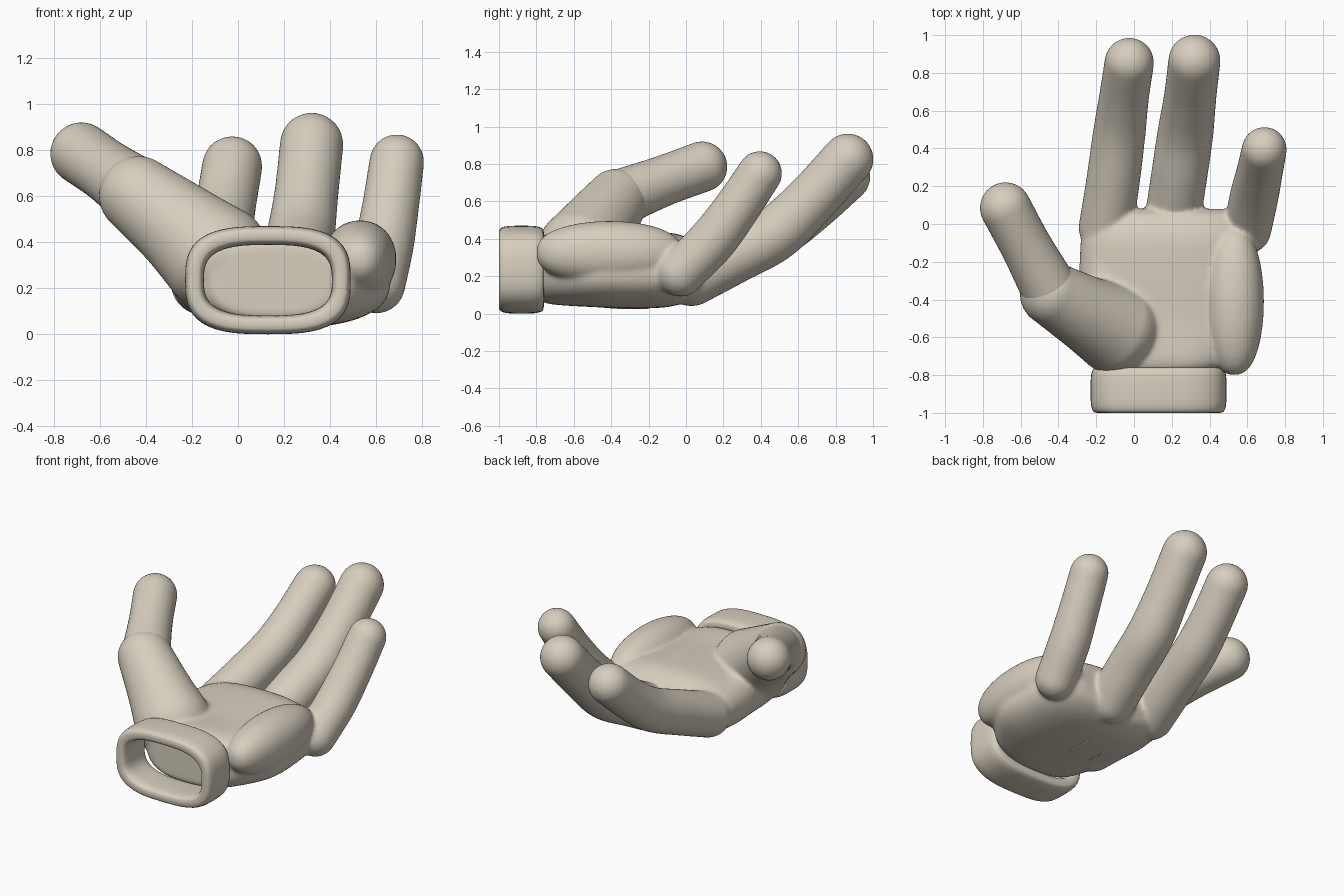
import bpy, bmesh
from math import sin, cos, pi, copysign
from mathutils import Vector

if "Cube" in bpy.data.objects:
    bpy.data.objects.remove(bpy.data.objects["Cube"])

SKIN = (0.68, 0.62, 0.52, 1)
skin = bpy.data.materials.new("warm_beige")
skin.use_nodes = True
skin.diffuse_color = SKIN
skin.node_tree.nodes["Principled BSDF"].inputs["Base Color"].default_value = SKIN
SIDES = 48


def loft(name, rings, loop=False):
    """Skin a list of rings; either cap both ends or close into a loop."""
    bm = bmesh.new()
    rows = [[bm.verts.new(p) for p in ring] for ring in rings]
    pairs = list(zip(rows, rows[1:]))
    if loop:
        pairs.append((rows[-1], rows[0]))
    else:
        bm.faces.new(rows[0])
        bm.faces.new(rows[-1])
    for a, b in pairs:
        for i in range(SIDES):
            j = (i + 1) % SIDES
            bm.faces.new((a[i], a[j], b[j], b[i]))
    bmesh.ops.recalc_face_normals(bm, faces=bm.faces)
    mesh = bpy.data.meshes.new(name)
    bm.to_mesh(mesh)
    bm.free()
    mesh.materials.append(skin)
    obj = bpy.data.objects.new(name, mesh)
    bpy.context.collection.objects.link(obj)
    bpy.ops.object.select_all(action='DESELECT')
    obj.select_set(True)
    bpy.context.view_layer.objects.active = obj
    bpy.ops.object.shade_smooth_by_angle(angle=0.8)
    return obj


def spline(keys, steps=8):
    """Catmull-Rom curve through keys of any dimension."""
    k = [Vector(p) for p in keys]
    k = [k[0] * 2 - k[1]] + k + [k[-1] * 2 - k[-2]]
    out = []
    for a, b, c, d in zip(k, k[1:], k[2:], k[3:]):
        for s in range(steps):
            t = s / steps
            out.append((b * 2 + (c - a) * t + (a * 2 - b * 5 + c * 4 - d) * t ** 2
                        + (b * 3 - a - c * 3 + d) * t ** 3) / 2)
    return out + [k[-2]]


def superellipse(count, n):
    """Points of a unit squared-off circle."""
    out = []
    for i in range(count):
        c, s = cos(2 * pi * i / count), sin(2 * pi * i / count)
        out.append((copysign(abs(c) ** (2 / n), c), copysign(abs(s) ** (2 / n), s)))
    return out


def oval(y, xc, hx, zc, hz, n):
    """Superellipse ring standing across the y axis."""
    return [(xc + hx * u, y, zc + hz * v) for u, v in superellipse(SIDES, n)]


def limb(name, keys):
    """Round-ended tube through (x, y, z, radius) keys."""
    path = spline(keys)
    pts = [p.to_3d() for p in path]
    rad = [p[3] for p in path]
    last = len(pts) - 1
    tan = [(pts[min(i + 1, last)] - pts[max(i - 1, 0)]).normalized() for i in range(last + 1)]
    caps = [pi / 2 * k / 10 for k in range(1, 10)] + [1.55]
    spec = [(pts[0] - tan[0] * rad[0] * sin(a), tan[0], rad[0] * cos(a)) for a in reversed(caps)]
    spec += list(zip(pts, tan, rad))
    spec += [(pts[-1] + tan[-1] * rad[-1] * sin(a), tan[-1], rad[-1] * cos(a)) for a in caps]
    rings = []
    for p, t, r in spec:
        u = t.cross(Vector((1, 0, -0.3))).normalized()
        v = t.cross(u)
        rings.append([p + (u * cos(2 * pi * i / SIDES) + v * sin(2 * pi * i / SIDES)) * r
                      for i in range(SIDES)])
    return loft(name, rings)


# Palm: y, x centre, half width, z centre, half height, squareness
palm_keys = [
    (-0.79, 0.15, 0.26, 0.235, 0.16, 2.8),
    (-0.72, 0.17, 0.35, 0.24, 0.19, 2.6),
    (-0.50, 0.20, 0.45, 0.23, 0.195, 2.5),
    (-0.25, 0.185, 0.467, 0.23, 0.203, 2.5),
    (-0.07, 0.18, 0.44, 0.235, 0.195, 2.6),
    (0.04, 0.18, 0.38, 0.235, 0.15, 2.6),
    (0.08, 0.19, 0.30, 0.235, 0.08, 2.4),
]
hand = loft("hand", [oval(*p) for p in spline(palm_keys)])

# Pad on the little finger side of the palm
pad = [(-0.41 - 0.39 * cos(a), 0.53, 0.158 * sin(a) ** 0.8, 0.325, 0.17 * sin(a) ** 0.8, 2.1)
       for a in [0.02 + (pi - 0.04) * k / 24 for k in range(25)]]
parts = [loft("outer_palm_pad", [oval(*p) for p in pad])]

# Fingers
parts.append(limb("index_finger", [(-0.15, -0.02, 0.225, 0.143), (-0.112, 0.22, 0.32, 0.142),
                                   (-0.078, 0.48, 0.43, 0.139), (-0.053, 0.67, 0.565, 0.132),
                                   (-0.025, 0.855, 0.73, 0.131)]))
parts.append(limb("middle_finger", [(0.205, 0.03, 0.187, 0.148), (0.24, 0.26, 0.31, 0.149),
                                    (0.272, 0.48, 0.43, 0.148), (0.297, 0.67, 0.61, 0.139),
                                    (0.32, 0.865, 0.825, 0.138)]))
parts.append(limb("little_finger", [(0.60, -0.03, 0.217, 0.127), (0.635, 0.14, 0.39, 0.129),
                                    (0.665, 0.275, 0.57, 0.123), (0.69, 0.395, 0.75, 0.119)]))

# Fleshy thumb base and the muscle joining it to the palm
parts.append(limb("thumb_base", [(-0.10, -0.555, 0.335, 0.24), (-0.26, -0.47, 0.47, 0.2),
                                 (-0.435, -0.37, 0.605, 0.17)]))
parts.append(limb("thumb_root", [(-0.08, -0.50, 0.26, 0.205), (-0.13, -0.28, 0.24, 0.16),
                                 (-0.14, -0.12, 0.235, 0.145)]))

# Fuse the hand into one skin with soft creases
for part in [hand] + parts:
    part.select_set(True)
bpy.context.view_layer.objects.active = hand
bpy.ops.object.join()
hand.modifiers.clear()
fuse = hand.modifiers.new("fuse", 'REMESH')
fuse.mode = 'VOXEL'
fuse.voxel_size = 0.012
fuse.use_smooth_shade = True
soften = hand.modifiers.new("soften", 'SMOOTH')
soften.factor = 0.5
soften.iterations = 12

# Slimmer end of the thumb
limb("thumb_tip", [(-0.45, -0.34, 0.625, 0.15), (-0.57, -0.12, 0.71, 0.135),
                   (-0.68, 0.085, 0.785, 0.135)])

# Three raised stitch lines on the back of the hand
for i, (x, z) in enumerate([(0.0, 0.044), (0.18, 0.034), (0.36, 0.044)]):
    limb(f"stitch_line_{i + 1}", [(x, -0.45, z + 0.006, 0.008), (x, -0.33, z, 0.01),
                                  (x, -0.20, z, 0.008)])

# Hollow cuff: a rounded wall section swept round the wrist
loft("cuff", [oval(-0.88 + 0.12 * v, 0.13, 0.319 - 0.041 * u, 0.235, 0.194 - 0.041 * u, 3)
              for u, v in superellipse(32, 3.5)], loop=True)
